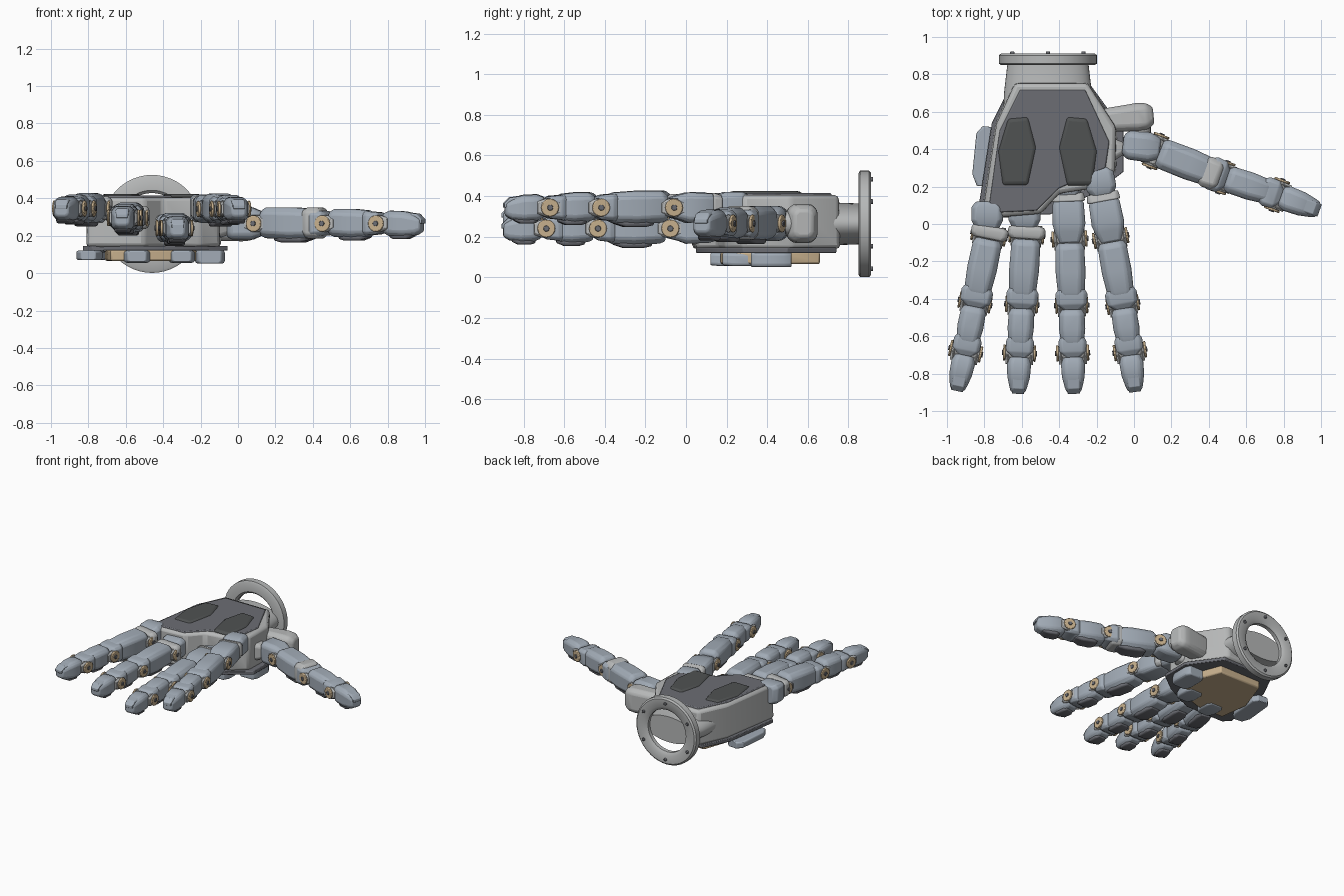
import bpy, bmesh, math
from mathutils import Matrix, Vector

if "Cube" in bpy.data.objects:
    bpy.data.objects.remove(bpy.data.objects["Cube"])


def material(name, r, g, b):
    m = bpy.data.materials.new(name)
    m.diffuse_color = (r, g, b, 1)
    m.use_nodes = True
    m.node_tree.nodes["Principled BSDF"].inputs["Base Color"].default_value = m.diffuse_color
    return m


BLUE = material("blue_steel", .36, .41, .47)
GREY = material("pale_metal", .47, .48, .48)
DARK = material("dark_panel", .15, .155, .175)
BLACK = material("black_pad", .08, .085, .085)
TAN = material("bronze", .58, .44, .27)


def finish(name, bm, mat, bevel=0.0, M=Matrix()):
    bm.transform(M)
    bmesh.ops.recalc_face_normals(bm, faces=bm.faces)
    me = bpy.data.meshes.new(name)
    bm.to_mesh(me)
    bm.free()
    ob = bpy.data.objects.new(name, me)
    bpy.context.collection.objects.link(ob)
    me.materials.append(mat)
    if bevel:
        b = ob.modifiers.new("bevel", 'BEVEL')
        b.width, b.segments, b.limit_method = bevel, 2, 'ANGLE'
        b.angle_limit = math.radians(28)
    bpy.ops.object.select_all(action='DESELECT')
    ob.select_set(True)
    bpy.context.view_layer.objects.active = ob
    bpy.ops.object.shade_smooth_by_angle(angle=math.radians(35))
    return ob


def skin(name, rings, mat, bevel=0.0, M=Matrix(), closed=False):
    # join rings of points; cap the ends unless the loop is closed
    bm = bmesh.new()
    rs = [[bm.verts.new(p) for p in r] for r in rings]
    n = len(rs[0])
    for a, b in zip(rs, rs[1:] + (rs[:1] if closed else [])):
        for i in range(n):
            bm.faces.new((a[i], a[(i + 1) % n], b[(i + 1) % n], b[i]))
    if not closed:
        bm.faces.new(rs[0])
        bm.faces.new(rs[-1])
    return finish(name, bm, mat, bevel, M)


def loft(name, stations, mat, M=Matrix(), bevel=.008, c=.3):
    # chamfered box along local x: stations are (x, half width, z low, z high)
    rings = []
    for x, w, lo, hi in stations:
        k = c * (hi - lo) / 2
        rings.append([(x, w, lo + k), (x, w, hi - k), (x, w - k, hi), (x, k - w, hi),
                      (x, -w, hi - k), (x, -w, lo + k), (x, k - w, lo), (x, w - k, lo)])
    return skin(name, rings, mat, bevel, M)


def slab(name, outline, z0, z1, mat, bevel=.008, inset=1.0):
    n = len(outline)
    cx, cy = sum(p[0] for p in outline) / n, sum(p[1] for p in outline) / n
    top = [(cx + (x - cx) * inset, cy + (y - cy) * inset, z1) for x, y in outline]
    return skin(name, [[(x, y, z0) for x, y in outline], top], mat, bevel)


def rod(name, r, y0, y1, mat, M, bevel=.004, n=20):
    # cylinder along local y
    ring = lambda y: [(r * math.cos(i * math.tau / n), y, r * math.sin(i * math.tau / n)) for i in range(n)]
    return skin(name, [ring(y0), ring(y1)], mat, bevel, M)


def frame(x, y, z, dx, dy):
    d = Vector((dx, dy, 0)).normalized()
    M = Matrix(((d.x, -d.y, 0, x), (d.y, d.x, 0, y), (0, 0, 1, z), (0, 0, 0, 1)))
    return M


# palm shell, dark back panel and raised pads
palm = [(-.64, .76), (-.245, .76), (-.09, .52), (-.095, .28), (-.2, .19), (-.4, .16), (-.5, .05),
        (-.74, .03), (-.815, .06), (-.74, .54)]
slab("palm_shell", palm, .14, .405, GREY, .02, .98)
panel = [(-.61, .72), (-.26, .72), (-.13, .44), (-.15, .3), (-.4, .19), (-.52, .07), (-.72, .06),
         (-.775, .11), (-.72, .5)]
slab("palm_top_panel", panel, .39, .414, DARK, .006, .99)
for x, s in ((-.625, 1), (-.3, -1)):
    pad = [(-.05, .18), (.06, .19), (.105, .02), (.06, -.19), (-.08, -.19), (-.105, .0)]
    slab("raised_pad", [(x + s * px, .39 + py) for px, py in pad], .405, .424, BLACK, .01, .9)

# underside plate, bronze cover and grip pads
slab("palm_base_plate", [(-.66, .74), (-.23, .74), (-.055, .5), (-.055, .28), (-.2, .17), (-.45, .05),
                         (-.78, .05), (-.83, .1), (-.76, .54)], .12, .146, DARK, .004)
slab("bronze_cover", [(-.62, .66), (-.26, .66), (-.2, .5), (-.24, .24), (-.45, .17), (-.68, .17), (-.71, .4)],
     .065, .125, TAN, .01)
loft("grip_pad_outer", [(-.16, .04, .07, .12), (-.1, .07, .07, .12), (.12, .07, .07, .12), (.16, .04, .07, .12)],
     BLUE, frame(-.785, .36, 0, .1, 1))
loft("grip_pad_inner", [(-.1, .06, .05, .125), (-.06, .08, .05, .125), (.06, .08, .05, .125), (.1, .06, .05, .125)],
     BLUE, frame(-.15, .42, 0, 0, 1))
for x, y in ((-.54, .2), (-.3, .26)):
    loft("grip_pad_front", [(-.08, .05, .06, .12), (-.03, .07, .055, .12), (.05, .07, .055, .12), (.08, .05, .06, .12)],
         BLUE, frame(x, y, 0, 0, 1))

# wrist tube (elliptical) and flange ring with bolts
wx, wz, N = -.46, .263, 40
tube = [(.58, .24, .12), (.7, .235, .115), (.76, .228, .104), (.87, .215, .1)]
skin("wrist_tube", [[(wx + a * math.cos(i * math.tau / N), y, wz + b * math.sin(i * math.tau / N))
                     for i in range(N)] for y, a, b in tube], GREY)
prof = [(.165, .865), (.18, .85), (.25, .85), (.262, .857), (.262, .902), (.25, .912), (.19, .912), (.165, .895)]
skin("wrist_flange", [[(wx + r * math.cos(i * math.tau / 48), y, wz + r * math.sin(i * math.tau / 48))
                       for r, y in prof] for i in range(48)], GREY, closed=True)
for i in range(6):
    a = (i + .5) * math.tau / 6
    rod("flange_bolt", .012, .9, .922, DARK,
        Matrix.Translation((wx + .22 * math.cos(a), 0, wz + .22 * math.sin(a))), n=10)


def joint(M, w=.08):
    rod("joint_barrel", .042, -w, w, GREY, M)
    for s in (-1, 1):
        rod("joint_disc", .044, s * w, s * (w + .013), TAN, M, .005)
        rod("joint_pin", .015, s * w, s * (w + .019), DARK, M, .003, 10)
        loft("joint_cheek", [(-.055, .011, -.03, .03), (-.02, .012, -.045, .045),
                             (.02, .012, -.045, .045), (.06, .011, -.03, .03)], GREY,
             M @ Matrix.Translation((0, s * (w - .012), 0)), .004)


def digit(name, pts, z, scale=1.0):
    # three armoured segments with pin joints: (half width, half height)
    sizes = [(.08, .082), (.07, .074), (.064, .068)]
    for k in range(3):
        (ax, ay), (bx, by) = pts[k], pts[k + 1]
        M = frame(ax, ay, z, bx - ax, by - ay)
        L = math.hypot(bx - ax, by - ay)
        w, h = (v * scale for v in sizes[k])
        joint(M, .082 if k == 0 else .075)
        if k < 2:
            st = [(.022, w * .8, -h * .75, h * .75), (.05, w * .97, -h * .9, h), (L * .5, w, -h, h),
                  (L - .07, w * .9, -h * .92, h * .9), (L - .035, w * .75, -h * .7, h * .7)]
            # collar holding the next joint
            loft(name + "_collar", [(L - .085, w * .9, -h * .8, h * .8), (L - .06, w * 1.08, -h * .8, h * .82),
                                    (L - .005, w * 1.02, -h * .72, h * .76), (L + .025, w * .6, -h * .5, h * .5)],
                 BLUE, M, .006)
        else:
            st = [(.022, w * .8, -h * .7, h * .75), (.06, w, -h * .95, h * .95), (L * .6, w * .95, -h, h * .9),
                  (L - .03, w * .75, -h * .85, h * .65), (L, w * .6, -h * .6, h * .4)]
            loft(name + "_nail", [(L * .55, w * .6, 0, h * .88), (L - .02, w * .55, 0, h * .72),
                                  (L + .008, w * .5, 0, h * .3)], BLUE, M, .006)
        loft(name + "_segment", st, BLUE, M, .01, .38)
        loft(name + "_under_pad", [(L * .25, w * .5, -h * 1.05, 0), (L * .36, w * .7, -h * 1.16, 0),
                                   (L * .65, w * .68, -h * 1.16, 0), (L * .8, w * .5, -h * .95, 0)], DARK, M, .006, .2)


# four fingers: joint positions from knuckle to tip, and height
fingers = {
    "outer_finger": ([(-.775, -.06), (-.85, -.42), (-.9, -.68), (-.945, -.885)], .345),
    "ring_finger": ([(-.575, -.06), (-.6, -.43), (-.612, -.69), (-.62, -.9)], .295),
    "middle_finger": ([(-.345, -.08), (-.333, -.435), (-.328, -.69), (-.322, -.9)], .24),
    "index_finger": ([(-.125, -.075), (-.06, -.43), (-.022, -.68), (.005, -.89)], .343),
}
for name, (pts, z) in fingers.items():
    digit(name, pts, z)
    (x, y), long = pts[0], name[0] in "mi"
    M = frame(x, y, z, pts[1][0] - x, pts[1][1] - y)
    if long:
        # extra knuckle link reaching back into the palm
        loft(name + "_knuckle_link", [(-.23, .06, -.06, .06), (-.19, .083, -.07, .07), (-.08, .088, -.075, .075),
                                      (-.04, .078, -.06, .065), (.02, .06, -.045, .045)], BLUE, M)
        loft(name + "_knuckle_cap", [(-.245, .085, -.055, .06), (-.2, .09, -.06, .074)], GREY, M)
        loft(name + "_knuckle_block", [(-.38, .06, -.07, .065), (-.35, .08, -.07, .078), (-.27, .08, -.07, .078),
                                       (-.23, .06, -.06, .06)], BLUE, M)
    else:
        loft(name + "_knuckle_cap", [(-.05, .08, -.05, .055), (-.035, .1, -.06, .065), (.0, .1, -.06, .065),
                                     (.02, .085, -.05, .055)], GREY, M)
        loft(name + "_knuckle_block", [(-.18, .06, -.07, .065), (-.15, .085, -.075, .075), (-.08, .085, -.075, .075),
                                       (-.03, .06, -.05, .05)], BLUE, frame(x - .01, y, z, 0, -1))

# thumb: base bracket, swivel, carrier and digit
tz = .265
loft("thumb_base_bracket", [(-.2, .06, -.09, .09), (.02, .075, -.095, .095), (.07, .07, -.09, .09),
                            (.105, .045, -.065, .065)], GREY, frame(0, .57, tz, 1, .1), .012)
rod("thumb_swivel", .06, .36, .55, GREY, Matrix.Translation((.03, 0, tz)))
loft("thumb_carrier", [(-.1, .05, -.07, .07), (-.07, .078, -.085, .085), (.04, .08, -.085, .085),
                       (.1, .055, -.06, .06)], BLUE, frame(.04, .415, tz, 1, -.12), .012)
loft("thumb_side_brace", [(-.1, .04, -.08, .06), (0, .06, -.08, .06), (.06, .03, -.06, .04)], GREY,
     frame(-.11, .4, tz, 1, .1))
digit("thumb", [(.115, .39), (.475, .25), (.765, .155), (.985, .075)], tz, 1.06)
loft("thumb_link", [(.0, .07, -.06, .07), (.03, .085, -.08, .085), (.09, .08, -.08, .085), (.11, .065, -.06, .07)],
     GREY, frame(.36, .29, tz, .94, -.34))
